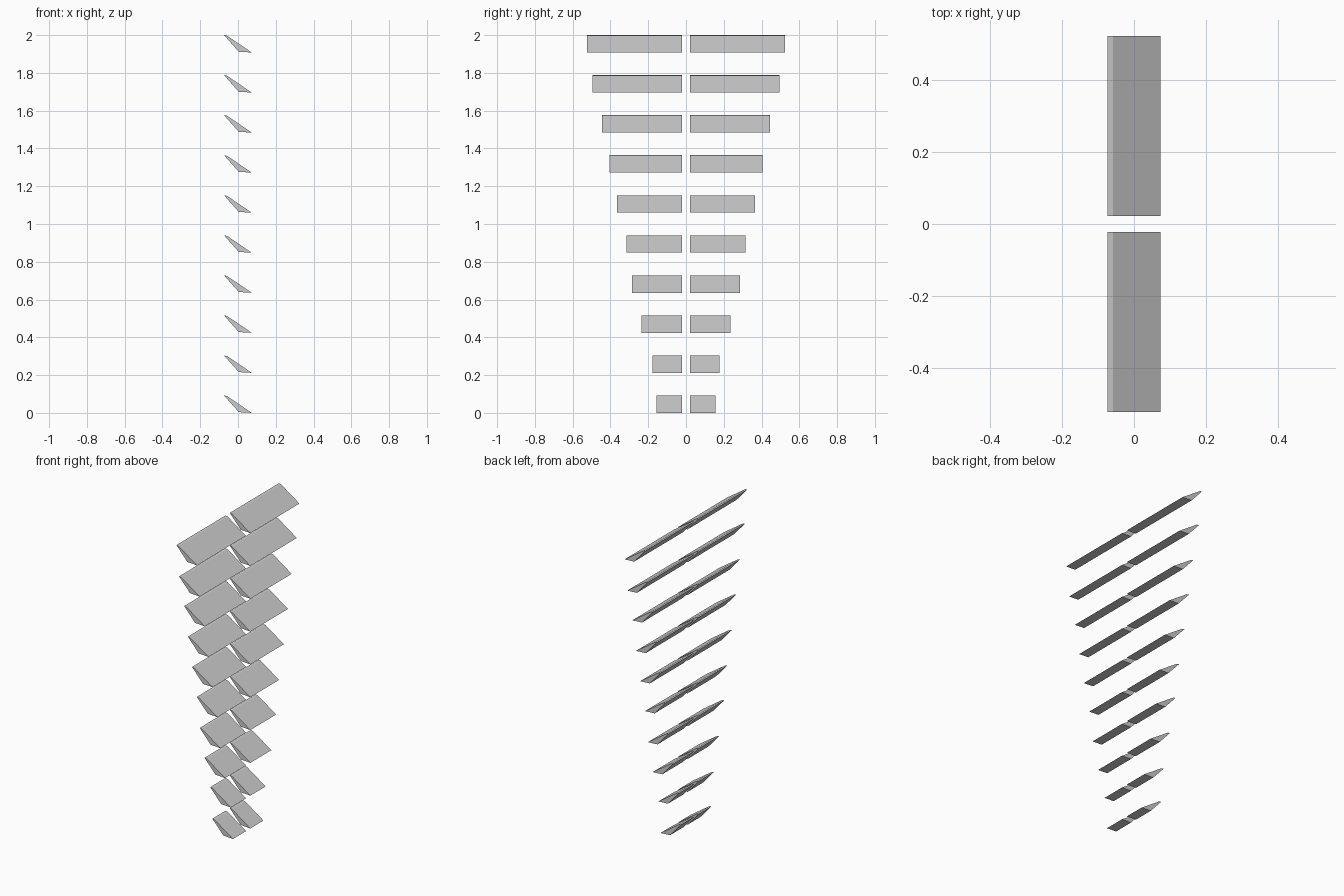
import bpy

if "Cube" in bpy.data.objects:
    bpy.data.objects.remove(bpy.data.objects["Cube"])

# Cross-section of one slanted blade in x-z
PROFILE = [(-0.074, 0.092), (0.004, 0.004), (0.073, 0.0), (-0.058, 0.089)]
INNER = 0.022          # half of the centre gap
PITCH = 0.212          # vertical spacing
OUTER = [0.156, 0.178, 0.236, 0.285, 0.315, 0.364, 0.406, 0.444, 0.496, 0.523]


def blade(name, y0, y1, z):
    """Extrude the profile along y between y0 < y1."""
    n = len(PROFILE)
    verts = [(x, y, z + h) for y in (y0, y1) for x, h in PROFILE]
    faces = [tuple(range(n)), tuple(reversed(range(n, 2 * n)))]
    faces += [(i, i + n, (i + 1) % n + n, (i + 1) % n) for i in range(n)]
    mesh = bpy.data.meshes.new(name)
    mesh.from_pydata(verts, [], faces)
    mesh.update()
    obj = bpy.data.objects.new(name, mesh)
    bpy.context.collection.objects.link(obj)


# Rows of paired blades, widening upward
for i, outer in enumerate(OUTER):
    z = i * PITCH
    blade(f"front_blade_{i + 1}", -outer, -INNER, z)
    blade(f"back_blade_{i + 1}", INNER, outer, z)
